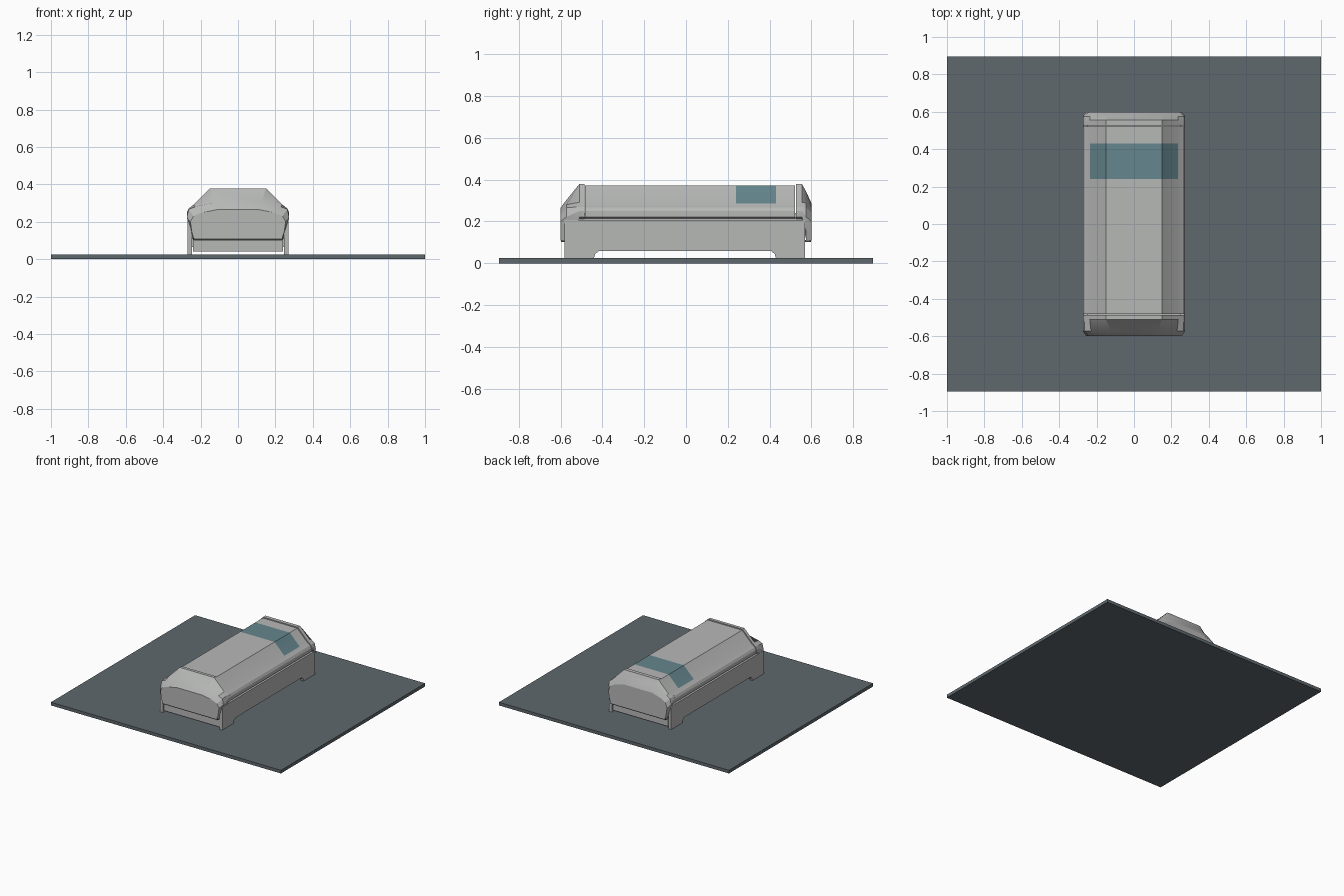
import bpy, bmesh, math

if "Cube" in bpy.data.objects:
    bpy.data.objects.remove(bpy.data.objects["Cube"])


def material(name, rgb):
    m = bpy.data.materials.new(name)
    m.diffuse_color = (*rgb, 1)
    m.use_nodes = True
    m.node_tree.nodes["Principled BSDF"].inputs["Base Color"].default_value = m.diffuse_color
    return m


GREY = material("light grey", (0.47, 0.48, 0.47))
SLATE = material("slate", (0.115, 0.14, 0.155))
TEAL = material("teal glass", (0.13, 0.24, 0.27))
DARK = material("dark trim", (0.09, 0.09, 0.09))


def finish(name, bm, mats, smooth=False):
    bmesh.ops.recalc_face_normals(bm, faces=bm.faces)
    me = bpy.data.meshes.new(name)
    bm.to_mesh(me)
    bm.free()
    ob = bpy.data.objects.new(name, me)
    bpy.context.collection.objects.link(ob)
    for m in mats:
        me.materials.append(m)
    if smooth:
        bpy.ops.object.select_all(action='DESELECT')
        ob.select_set(True)
        bpy.context.view_layer.objects.active = ob
        bpy.ops.object.shade_smooth_by_angle(angle=math.radians(22))
    return ob


def box(name, x, y, z, mat):
    bm = bmesh.new()
    bmesh.ops.create_cube(bm, size=1)
    for v in bm.verts:
        v.co = [a + (c + 0.5) * (b - a) for c, (a, b) in zip(v.co, (x, y, z))]
    return finish(name, bm, [mat])


def loft(name, stations, mats, rule=None):
    """Skin half profiles (x, z), mirrored in x, along y."""
    bm = bmesh.new()
    rings = []
    for y, half in stations:
        ring = half + [(-x, z) for x, z in reversed(half)]
        rings.append([bm.verts.new((x, y, z)) for x, z in ring])
    n = len(rings[0])
    for a, b in zip(rings, rings[1:]):
        for i in range(n):
            j = (i + 1) % n
            f = bm.faces.new((a[i], a[j], b[j], b[i]))
            if rule:
                f.material_index = rule(f.calc_center_median())
    bm.faces.new(rings[0])
    bm.faces.new(rings[-1])
    return finish(name, bm, mats, True)


# Ground slab
box("base_slab", (-1, 1), (-0.895, 0.895), (0, 0.025), SLATE)

# Faceted main cover with a wrapped window band
main = [(0.26, 0.215), (0.272, 0.222), (0.272, 0.25), (0.262, 0.268),
        (0.235, 0.287), (0.15, 0.373)]
loft("main_cover", [(y, main) for y in (-0.482, 0.2, 0.24, 0.43, 0.522)],
     [GREY, TEAL],
     lambda c: 1 if 0.24 < c.y < 0.43 and c.z > 0.29 else 0)

# Sloping end caps
rim = [(0.26, 0.213), (0.274, 0.222), (0.274, 0.25), (0.264, 0.27),
       (0.237, 0.292), (0.15, 0.379)]
inner = [(0.245, 0.11), (0.25, 0.15), (0.274, 0.222), (0.264, 0.266),
         (0.23, 0.28), (0.125, 0.303)]
front_face = [(0.235, 0.11), (0.246, 0.14), (0.255, 0.2), (0.238, 0.23),
              (0.2, 0.247), (0.11, 0.265)]
loft("front_cap", [(-0.6, front_face), (-0.572, inner), (-0.51, rim),
                   (-0.486, rim)], [GREY])
rear_face = [(0.235, 0.11), (0.246, 0.14), (0.255, 0.2), (0.24, 0.242),
             (0.2, 0.265), (0.125, 0.287)]
rear_mid = inner[:3] + [(0.264, 0.268), (0.235, 0.288), (0.14, 0.342)]
loft("rear_cap", [(0.6, rear_face), (0.575, rear_mid), (0.555, rim),
                  (0.526, rim)], [GREY])

# Inner body and recessed end panels
box("inner_body", (-0.25, 0.25), (-0.565, 0.555), (0.065, 0.24), GREY)
for name, y0, y1 in (("front", -0.575, -0.45), ("rear", 0.44, 0.565)):
    box(name + "_lower_panel", (-0.24, 0.24), (y0, y1), (0.04, 0.1), GREY)
box("front_trim", (-0.24, 0.24), (-0.597, -0.56), (0.102, 0.112), DARK)
box("rear_trim", (-0.24, 0.24), (0.55, 0.597), (0.102, 0.112), DARK)

# Side skirts with legs and a rounded underside opening
outline = [(-0.58, 0.025), (-0.44, 0.025), (-0.434, 0.045), (-0.415, 0.06),
           (0.405, 0.06), (0.424, 0.045), (0.43, 0.025), (0.57, 0.025),
           (0.57, 0.207), (-0.58, 0.207)]
for name, s in (("left", -1), ("right", 1)):
    bm = bmesh.new()
    face = bm.faces.new([bm.verts.new((s * 0.246, y, z)) for y, z in outline])
    ext = bmesh.ops.extrude_face_region(bm, geom=[face])["geom"]
    for v in ext:
        if isinstance(v, bmesh.types.BMVert):
            v.co.x = s * 0.27
    finish(name + "_skirt", bm, [GREY])
